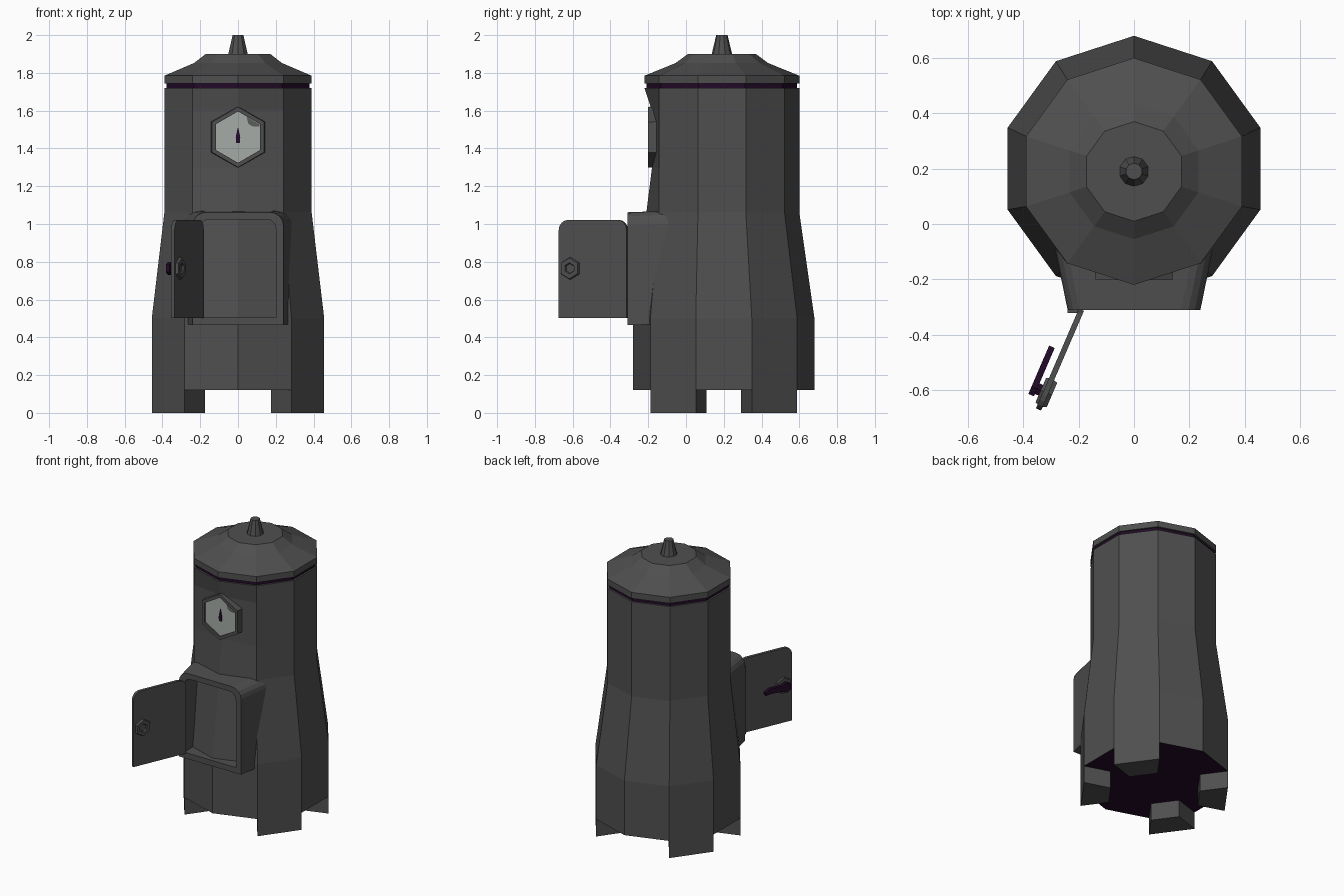
import bpy, bmesh, math
from mathutils import Matrix, Vector

if "Cube" in bpy.data.objects:
    bpy.data.objects.remove(bpy.data.objects["Cube"])


def material(name, rgb):
    m = bpy.data.materials.new(name)
    m.diffuse_color = (*rgb, 1)
    m.use_nodes = True
    m.node_tree.nodes["Principled BSDF"].inputs["Base Color"].default_value = m.diffuse_color
    return m


IRON = material("dark iron", (0.078, 0.078, 0.078))
PLUM = material("blackened plum", (0.016, 0.003, 0.02))
DIAL = material("pale dial", (0.38, 0.41, 0.38))
SOOT = material("dial stain", (0.10, 0.11, 0.10))


def loft(name, rings, mat, cap_start=True, cap_end=True, closed=False, matrix=None):
    """Skin equal-length rings of points into one flat-shaded object."""
    bm = bmesh.new()
    vs = [[bm.verts.new(p) for p in r] for r in rings]
    n = len(vs[0])
    pairs = list(zip(vs, vs[1:])) + ([(vs[-1], vs[0])] if closed else [])
    for a, b in pairs:
        for i in range(n):
            j = (i + 1) % n
            bm.faces.new((a[i], a[j], b[j], b[i]))
    if cap_start and not closed:
        bm.faces.new(vs[0])
    if cap_end and not closed:
        bm.faces.new(vs[-1])
    bmesh.ops.recalc_face_normals(bm, faces=bm.faces)
    me = bpy.data.meshes.new(name)
    bm.to_mesh(me)
    bm.free()
    me.materials.append(mat)
    ob = bpy.data.objects.new(name, me)
    if matrix:
        ob.matrix_world = matrix
    bpy.context.collection.objects.link(ob)
    return ob


def decagon(r, z, cy=0.19, front=None):
    """Ring with corners pointing front and back; front overrides the front corner's y."""
    pts = [Vector((r * math.cos(a), cy + r * math.sin(a), z))
           for a in (math.radians(-90 + 36 * i) for i in range(10))]
    if front is not None:
        pts[0].y = front
    return pts


def hexagon(r, y, cx=0.0, cz=0.0):
    """Upright hexagon in the xz plane with a corner at the top."""
    return [(cx + r * math.sin(math.radians(60 * i)), y, cz + r * math.cos(math.radians(60 * i)))
            for i in range(6)]


def arch(w, z0, z1, r, y, cx=0.0, steps=4):
    """Door outline: square at the bottom, rounded at the top corners."""
    pts = [(cx - w, y, z0), (cx + w, y, z0)]
    for side, start in ((1, 0), (-1, 90)):
        for i in range(steps + 1):
            a = math.radians(start + 90 * i / steps)
            pts.append((cx + side * (w - r) + r * math.cos(a), y, z1 - r + r * math.sin(a)))
    return pts


def plate(name, pts, y0, y1, mat, matrix=None):
    """Flat outline in xz, extruded along y."""
    return loft(name, [[(x, y, z) for x, z in pts] for y in (y0, y1)], mat, matrix=matrix)


# Body: ten-sided barrel, front corner pushed in behind the gauge
body = loft("body", [
    decagon(0.48, 0.12, 0.20),
    decagon(0.48, 0.50, 0.20),
    decagon(0.41, 1.06, 0.19, -0.21),
    decagon(0.41, 1.30, 0.19, -0.18),
    decagon(0.41, 1.60, 0.19, -0.18),
    decagon(0.41, 1.72)], IRON)
body.data.materials.append(PLUM)
for f in body.data.polygons:
    if f.normal.z < -0.9:          # dark underside
        f.material_index = 1

# Feet: wedges under four of the body sides
outer = decagon(0.48, 0, 0.20)
centre = Vector((0, 0.20, 0))
for i, label in ((1, "front_right"), (3, "back_right"), (6, "back_left"), (8, "front_left")):
    a, b = outer[i], outer[i + 1]
    quad = [a, b, centre + (b - centre) * 0.62, centre + (a - centre) * 0.62]
    loft("foot_" + label, [quad, [p + Vector((0, 0, 0.12)) for p in quad]], IRON)

# Seal band, lid and chimney stub
loft("seal_band", [decagon(0.398, 1.715), decagon(0.398, 1.75)], PLUM)
loft("lid", [decagon(0.41, 1.743), decagon(0.41, 1.785), decagon(0.245, 1.852),
             decagon(0.18, 1.90)], IRON)
loft("chimney_stub", [decagon(0.055, 1.895), decagon(0.03, 2.0)], IRON)

# Oven mouth: flared arched frame, the body shows at its back
loft("oven_frame", [
    arch(0.285, 0.47, 1.07, 0.07, -0.09),
    arch(0.24, 0.465, 1.062, 0.07, -0.31),
    arch(0.20, 0.505, 1.025, 0.05, -0.31),
    arch(0.20, 0.505, 1.025, 0.05, -0.11)], IRON, closed=True)
plate("hinge_strip", [(-0.24, 0.51), (-0.195, 0.51), (-0.195, 0.98), (-0.24, 0.98)],
      -0.322, -0.305, IRON)

# Door: modelled closed along local x, then swung open on its left edge
swing = Matrix.Translation((-0.19, -0.31, 0)) @ Matrix.Rotation(math.atan2(-0.36, -0.155), 4, 'Z')
loft("door", [arch(0.196, 0.503, 1.022, 0.055, y, 0.196) for y in (-0.010, 0.010)],
     IRON, matrix=swing)
HX, HZ = 0.325, 0.765
loft("latch_inside", [hexagon(r, y, HX, HZ) for r, y in
                      ((0.062, 0.005), (0.055, 0.024), (0.03, 0.024), (0.025, 0.014))],
     IRON, matrix=swing)
loft("latch_outside", [hexagon(r, y, HX, HZ) for r, y in ((0.062, -0.005), (0.055, -0.02))],
     IRON, matrix=swing)
loft("handle_stem", [hexagon(0.024, y, HX, HZ) for y in (-0.015, -0.04)], PLUM, matrix=swing)
plate("handle_lever", [(0.355, 0.745), (0.355, 0.785), (0.325, 0.80), (0.29, 0.785),
                       (0.20, 0.785), (0.165, 0.765), (0.17, 0.745), (0.21, 0.75),
                       (0.29, 0.745), (0.325, 0.73)], -0.056, -0.034, PLUM, swing)

# Temperature gauge: bezel, dial, stain and needle
GZ = 1.46
loft("gauge_bezel", [hexagon(0.165, -0.14, 0, GZ), hexagon(0.16, -0.202, 0, GZ),
                     hexagon(0.136, -0.202, 0, GZ), hexagon(0.136, -0.188, 0, GZ)], IRON)
loft("gauge_dial", [hexagon(0.136, y, 0, GZ) for y in (-0.187, -0.192)], DIAL)
plate("dial_stain", [(0.045, 1.568), (0.055, 1.53), (0.08, 1.515), (0.115, 1.515),
                     (0.115, 1.527)], -0.191, -0.194, SOOT)
plate("gauge_needle", [(-0.01, 1.43), (0.01, 1.43), (0.012, 1.46), (0, 1.515), (-0.012, 1.46)],
      -0.191, -0.197, PLUM)
